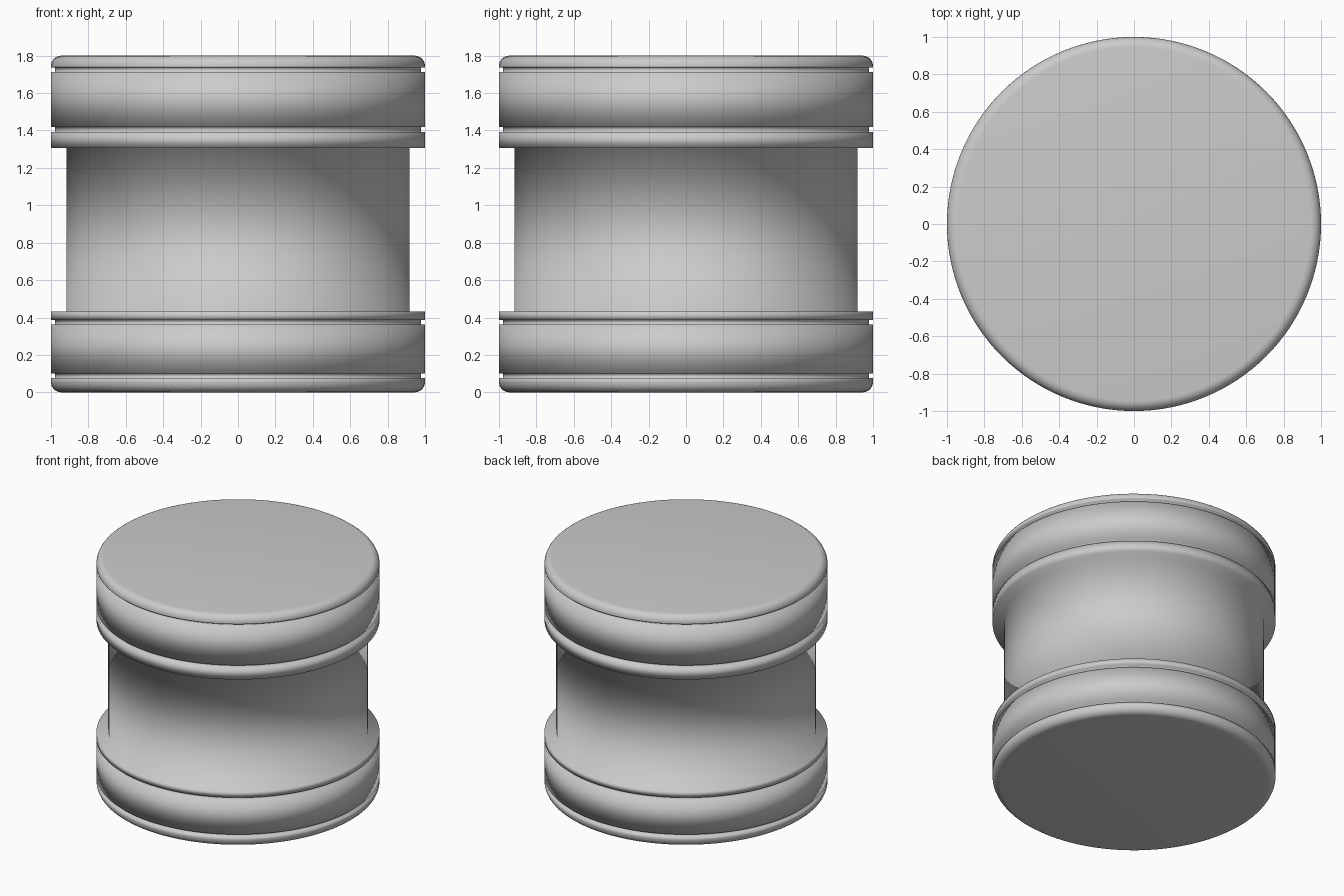
import bpy, bmesh, math

if "Cube" in bpy.data.objects:
    bpy.data.objects.remove(bpy.data.objects["Cube"])

SEGMENTS = 128
RIM, GROOVE, WAIST, ROUND = 1.0, 0.978, 0.917, 0.055
HEIGHT = 1.8


def rounded_corner(z_centre, start, end, steps=6):
    """Quarter-circle of profile points at the outer rim."""
    pts = []
    for i in range(steps + 1):
        a = math.radians(start + (end - start) * i / steps)
        pts.append((RIM - ROUND + ROUND * math.cos(a), z_centre + ROUND * math.sin(a)))
    return pts


def groove(z0, z1):
    """Square groove cut into the rim."""
    return [(RIM, z0), (GROOVE, z0), (GROOVE, z1), (RIM, z1)]


# Half profile from the base to the top
profile = rounded_corner(ROUND, -90, 0)
profile += groove(0.077, 0.10) + groove(0.362, 0.387)
profile += [(RIM, 0.433), (WAIST, 0.433), (WAIST, 1.307), (RIM, 1.307)]
profile += groove(1.393, 1.418) + groove(1.714, 1.738)
profile += rounded_corner(HEIGHT - ROUND, 0, 90)

# Lathe the profile and close both ends
bm = bmesh.new()
rings = []
for r, z in profile:
    rings.append([bm.verts.new((r * math.cos(2 * math.pi * i / SEGMENTS),
                                r * math.sin(2 * math.pi * i / SEGMENTS), z))
                  for i in range(SEGMENTS)])
for low, high in zip(rings, rings[1:]):
    for i in range(SEGMENTS):
        j = (i + 1) % SEGMENTS
        bm.faces.new((low[i], low[j], high[j], high[i]))
bm.faces.new(rings[0][::-1])
bm.faces.new(rings[-1])

# The whole spool is smooth shaded, including across its corners
for face in bm.faces:
    face.smooth = True
mesh = bpy.data.meshes.new("spool_body")
bm.to_mesh(mesh)
bm.free()
spool = bpy.data.objects.new("spool_body", mesh)
bpy.context.collection.objects.link(spool)
